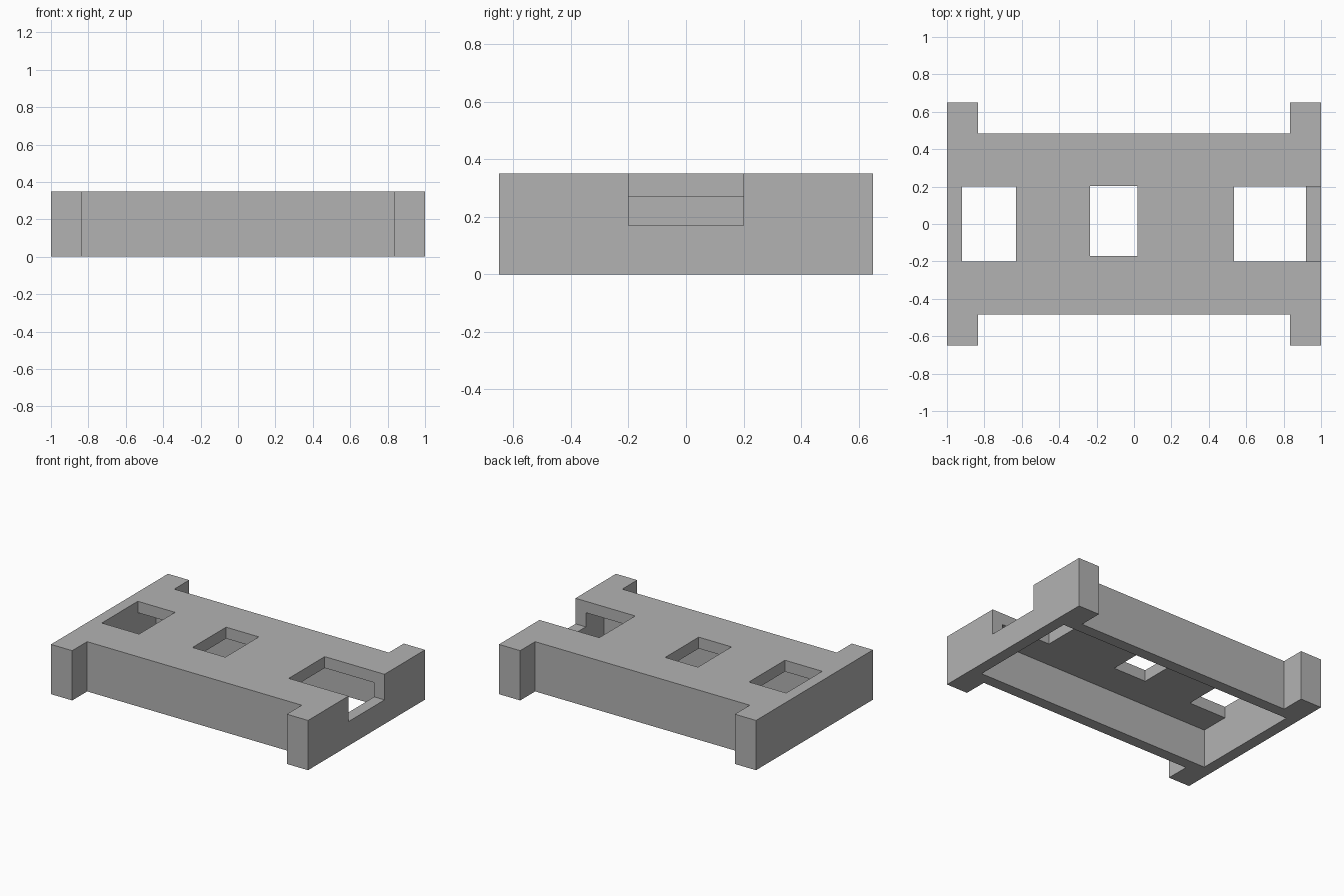
import bpy
import bmesh

if "Cube" in bpy.data.objects:
    bpy.data.objects.remove(bpy.data.objects["Cube"], do_unlink=True)

HEIGHT = 0.35
CEILING = 0.27           # underside of the top plate
END_X, EAR_X, EAR_Y, SIDE_Y = 1.0, 0.835, 0.65, 0.484
WALL = 0.08

grey = bpy.data.materials.new("plain grey")
grey.use_nodes = True
grey.diffuse_color = (0.45, 0.45, 0.45, 1)
grey.node_tree.nodes["Principled BSDF"].inputs["Base Color"].default_value = (0.45, 0.45, 0.45, 1)


def prism(name, outline, z0, z1):
    """Extrude a flat outline from z0 up to z1."""
    bm = bmesh.new()
    base = bm.faces.new([bm.verts.new((x, y, z0)) for x, y in outline])
    top = bmesh.ops.extrude_face_region(bm, geom=[base])["geom"]
    verts = [g for g in top if isinstance(g, bmesh.types.BMVert)]
    bmesh.ops.translate(bm, verts=verts, vec=(0, 0, z1 - z0))
    bmesh.ops.recalc_face_normals(bm, faces=bm.faces)
    mesh = bpy.data.meshes.new(name)
    bm.to_mesh(mesh)
    bm.free()
    mesh.materials.append(grey)
    obj = bpy.data.objects.new(name, mesh)
    bpy.context.collection.objects.link(obj)
    return obj


def cut(body, name, x0, x1, y0, y1, z0, z1):
    """Subtract a box from the body and discard the cutter."""
    cutter = prism(name, [(x0, y0), (x1, y0), (x1, y1), (x0, y1)], z0, z1)
    cutter.hide_render = True
    mod = body.modifiers.new(name, "BOOLEAN")
    mod.operation = "DIFFERENCE"
    mod.solver = "EXACT"
    mod.object = cutter
    bpy.context.view_layer.objects.active = body
    bpy.ops.object.modifier_apply(modifier=name)
    bpy.data.objects.remove(cutter, do_unlink=True)


# Body outline: one quarter mirrored into four, with an ear at each corner
quarter = [(END_X, EAR_Y), (EAR_X, EAR_Y), (EAR_X, SIDE_Y)]
half = quarter + [(-x, y) for x, y in reversed(quarter)]
outline = half + [(x, -y) for x, y in reversed(half)]
body = prism("enclosure_shell", outline, 0, HEIGHT)

# Hollow underside
inner_x, inner_y = END_X - WALL, SIDE_Y - WALL
cut(body, "cavity", -inner_x, inner_x, -inner_y, inner_y, -0.1, CEILING)

# Openings in the top plate; the last also notches the end wall
cut(body, "end_window", -inner_x, -0.63, -0.2, 0.2, 0.2, 0.5)
cut(body, "middle_window", -0.235, 0.02, -0.17, 0.203, 0.2, 0.5)
cut(body, "connector_notch", 0.535, 1.1, -0.2, 0.2, 0.17, 0.5)
